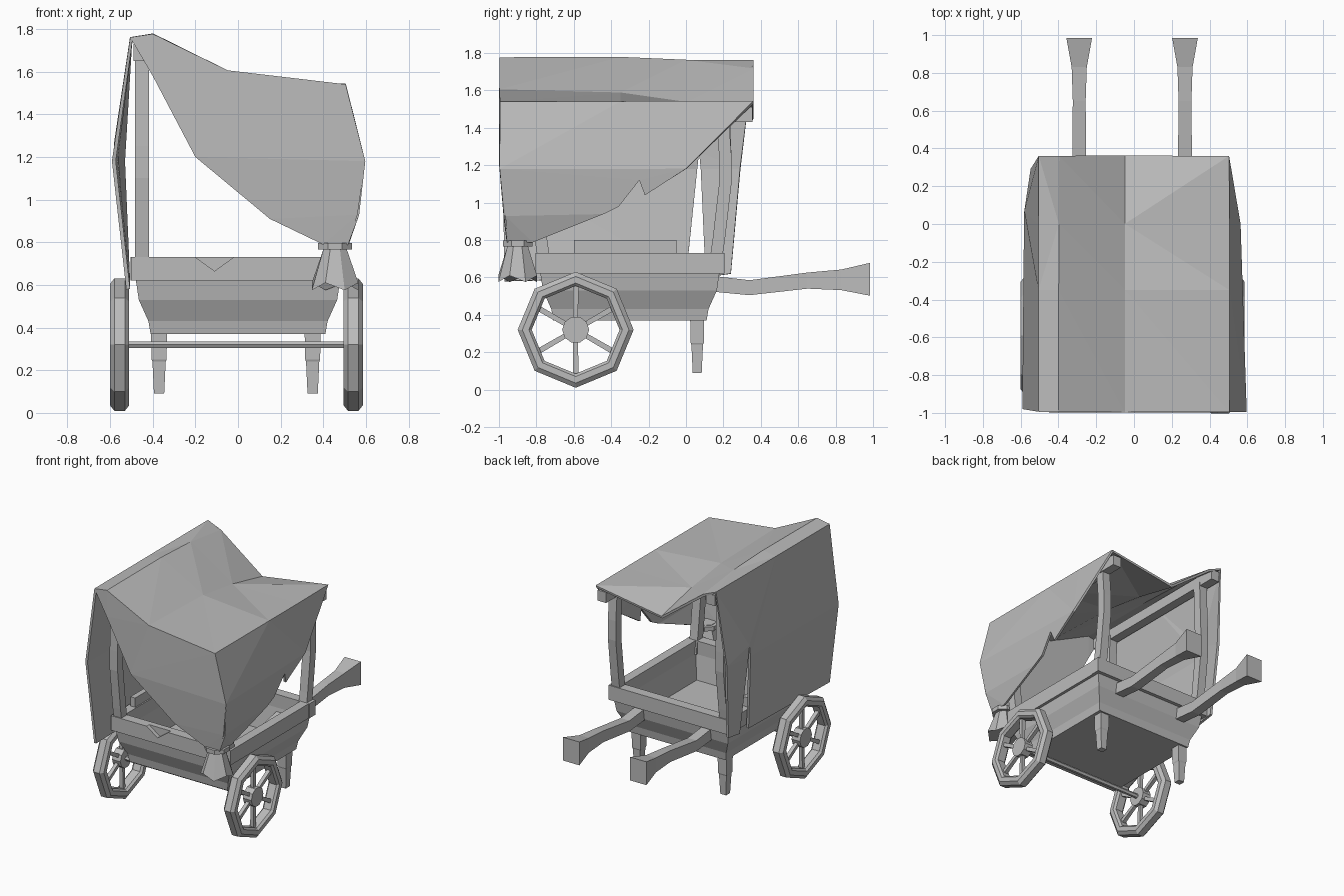
import bpy, bmesh
from math import sin, cos, pi, radians
from mathutils import Vector

if "Cube" in bpy.data.objects:
    bpy.data.objects.remove(bpy.data.objects["Cube"])

GREY = (0.5, 0.5, 0.5, 1)
mat = bpy.data.materials.new("plain_grey")
mat.use_nodes = True
mat.diffuse_color = GREY
mat.node_tree.nodes["Principled BSDF"].inputs["Base Color"].default_value = GREY
MID = -0.3  # centre of the cart body along y


def finish(name, bm):
    bmesh.ops.remove_doubles(bm, verts=bm.verts, dist=0.0005)
    bmesh.ops.recalc_face_normals(bm, faces=bm.faces)
    mesh = bpy.data.meshes.new(name)
    bm.to_mesh(mesh)
    bm.free()
    mesh.materials.append(mat)
    obj = bpy.data.objects.new(name, mesh)
    bpy.context.collection.objects.link(obj)
    return obj


def loft(name, rings, closed=False):
    """Skin a list of point rings, capped or joined end to end."""
    bm = bmesh.new()
    rows = [[bm.verts.new(p) for p in ring] for ring in rings]
    n = len(rows[0])
    pairs = list(zip(rows, rows[1:])) + ([(rows[-1], rows[0])] if closed else [])
    for a, b in pairs:
        for i in range(n):
            j = (i + 1) % n
            bm.faces.new((a[i], a[j], b[j], b[i]))
    if not closed:
        bm.faces.new(rows[0])
        bm.faces.new(rows[-1])
    return finish(name, bm)


def rect(x, y, z, hx, hy):
    return [(x - hx, y - hy, z), (x + hx, y - hy, z), (x + hx, y + hy, z), (x - hx, y + hy, z)]


def upright(x, y, z, hx, hz):
    return [(x - hx, y, z - hz), (x + hx, y, z - hz), (x + hx, y, z + hz), (x - hx, y, z + hz)]


def box(name, x, y, z):
    cx, cy = sum(x) / 2, sum(y) / 2
    hx, hy = (x[1] - x[0]) / 2, (y[1] - y[0]) / 2
    return loft(name, [rect(cx, cy, h, hx, hy) for h in z])


def sheet(name, polygons, thickness):
    """Cloth made of flat panels with some thickness."""
    bm = bmesh.new()
    for poly in polygons:
        bm.faces.new([bm.verts.new(p) for p in poly])
    bmesh.ops.remove_doubles(bm, verts=bm.verts, dist=0.0005)
    bmesh.ops.triangulate(bm, faces=bm.faces)
    obj = finish(name, bm)
    mod = obj.modifiers.new("thickness", "SOLIDIFY")
    mod.thickness = thickness
    mod.offset = 0
    return obj


# Hollow flared cart body: up the outside, then down the inside to the floor
tub = [(.37, .41), (.43, .42), (.53, .465), (.63, .48), (.63, .43), (.45, .4)]
loft("cart_body", [rect(0, MID, z, h, h) for z, h in tub])

# Rim boards, the front one chipped on its outer half
RIM = (.62, .73)
box("rim_left", (.43, .5), (-.77, .15), RIM)
box("rim_right", (-.5, -.43), (-.77, .15), RIM)
box("rim_back", (-.505, .505), (.13, .205), RIM)
box("rim_front_inner", (-.5, .5), (-.775, -.73), RIM)
chipped = [(-.5, .62), (.5, .62), (.5, .73), (-.02, .73), (-.11, .665), (-.2, .73), (-.5, .73)]
loft("rim_front", [[(x, y, z) for x, z in chipped] for y in (-.805, -.775)])
box("arm_rest", (-.48, -.44), (-.6, -.05), (.73, .8))

# Bowed posts and the roof beams they carry
for side, top, label in ((1, 1.46, "left"), (-1, 1.68, "right")):
    for end, part in ((1, "back"), (-1, "front")):
        bow = [(.63, .45), (.8, .475), (1.1, .51), (1.25, .51), (top, .495)]
        loft(f"post_{part}_{label}",
             [rect(side * .45, MID + end * d, z, .033, .033) for z, d in bow])
    box(f"roof_beam_{label}", (side * .455 - .035, side * .455 + .035),
        (-.95, .355), (top - .03, top + .05))

# Wheels with octagonal rims and six spokes
AXLE_Y, AXLE_Z = -.59, .32
tread = [(.31, -.025), (.31, .025), (.285, .045), (.25, .045), (.235, .03),
         (.235, -.03), (.25, -.045), (.285, -.045)]
for cx, label in ((.54, "left"), (-.555, "right")):
    def at(r, a, x):
        return (cx + x, AXLE_Y + r * cos(a), AXLE_Z + r * sin(a))
    loft(f"wheel_rim_{label}",
         [[at(r, k * pi / 4, x) for r, x in tread] for k in range(8)], closed=True)
    loft(f"hub_{label}",
         [[at(.072, k * pi / 5, x) for k in range(10)] for x in (-.035, .035)])
    for k in range(6):
        a = radians(90 + 60 * k)
        out, across = Vector((0, cos(a), sin(a))), Vector((0, -sin(a), cos(a)))
        middle = Vector((cx, AXLE_Y, AXLE_Z))
        loft(f"spoke_{label}_{k + 1}",
             [[middle + out * r + across * u * w + Vector((v * w, 0, 0))
               for u, v in ((-1, -1), (1, -1), (1, 1), (-1, 1))]
              for r, w in ((.05, .013), (.24, .015))])
loft("axle", [[(x, AXLE_Y + .018 * cos(k * pi / 3), AXLE_Z + .018 * sin(k * pi / 3))
               for k in range(6)] for x in (-.55, .54)])

# Rear prop legs
for cx, label in ((.35, "left"), (-.37, "right")):
    loft(f"leg_{label}", [rect(cx, .06, z, h, h) for z, h in
                          ((.09, .024), (.24, .031), (.25, .035), (.4, .038))])

# Push handles with flared grips
shaft = [(-.13, .53, .035, .02), (.15, .565, .037, .042), (.34, .545, .037, .04),
         (.65, .583, .034, .043), (.83, .587, .04, .055), (.985, .59, .068, .088)]
for cx, label in ((.27, "left"), (-.29, "right")):
    loft(f"handle_{label}", [upright(cx, y, z, hx, hz) for y, z, hx, hz in shaft])

# Cloth cover: sagging roof in strips
rows = [-.99, -.35, 0, .36]
ridges = [(-.5, (1.755, 1.755, 1.755, 1.755)), (-.4, (1.77, 1.77, 1.755, 1.71)),
          (-.05, (1.6, 1.58, 1.53, 1.45)), (.5, (1.535, 1.535, 1.535, 1.535))]
panels = []
for (xa, za), (xb, zb) in zip(ridges, ridges[1:]):
    for i in range(3):
        panels.append([(xa, rows[i], za[i]), (xb, rows[i], zb[i]),
                       (xb, rows[i + 1], zb[i + 1]), (xa, rows[i + 1], za[i + 1])])

# Front drape, gathered towards the left corner
depth = {.93: -.965, .91: -.965, .79: -.95}
front = [[(.5, 1.535), (-.05, 1.6), (-.4, 1.77), (-.5, 1.755), (-.4, 1.58), (-.2, 1.2), (.59, 1.18)],
         [(.59, 1.18), (-.2, 1.2), (.15, .91), (.56, .93)],
         [(.56, .93), (.15, .91), (.4, .79), (.51, .79)]]
panels += [[(x, depth.get(z, -.99), z) for x, z in poly] for poly in front]


# Left drape with a torn lower edge
def left_x(y, z):
    if z > 1.5:
        return .5
    if z < .85:
        return .51
    bulge = .56 + .03 * (z - .93) / .25 if z < 1.18 else .59
    return bulge - max(0, y + .99) * .035


left = [[(-.99, 1.535), (-.35, 1.535), (0, 1.535), (.36, 1.535), (0, 1.18), (-.99, 1.18)],
        [(-.99, 1.18), (0, 1.18), (-.22, 1.04), (-.25, 1.12), (-.36, .98), (-.44, .94), (-.965, .93)],
        [(-.965, .93), (-.44, .94), (-.82, .79), (-.95, .79)]]
panels += [[(left_x(y, z), y, z) for y, z in poly] for poly in left]


# Right drape hanging to the rim, with a slit near the back
def right_x(y, z):
    if z > 1.5:
        return -.5
    if z < 1:
        return -.515
    return -.582 + max(0, y) * .15


right = [[(-.99, 1.755), (-.35, 1.755), (0, 1.755), (.36, 1.755), (.29, 1.18), (.08, 1.18),
          (.07, 1.27), (.06, 1.18), (-.98, 1.18)],
         [(-.98, 1.18), (.06, 1.18), (0, .6), (-.97, .58)],
         [(.08, 1.18), (.29, 1.18), (.24, .62), (.105, .6)]]
panels += [[(right_x(y, z), y, z) for y, z in poly] for poly in right]
sheet("cloth_cover", panels, .018)

# Tie and the loose cloth end below it
TX, TY = .455, -.9


def tie_ring(rx, ry, z, wave=0):
    return [(TX + rx * cos(a), TY + ry * sin(a), z + (wave if k % 2 else 0))
            for k, a in ((k, (k + .5) * pi / 4) for k in range(8))]


loft("cloth_tie", [tie_ring(.087, .085, z) for z in (.765, .797)])
loft("cloth_end", [tie_ring(.06, .06, .8), tie_ring(.06, .06, .765),
                   tie_ring(.118, .112, .575, .035)])
